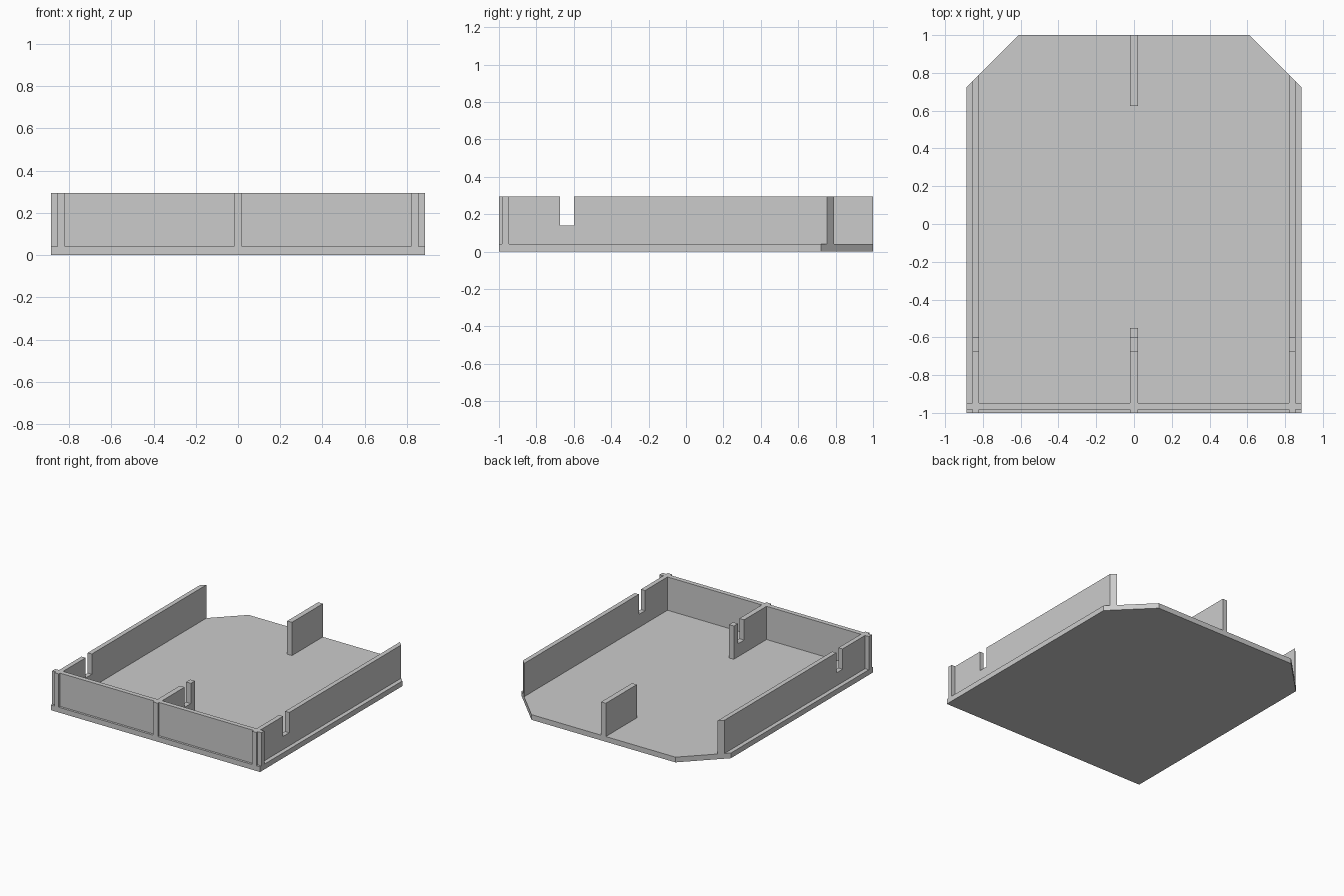
import bpy, bmesh
from mathutils import Vector

cube = bpy.data.objects.get("Cube")
if cube:
    bpy.data.objects.remove(cube)

grey = bpy.data.materials.new("plain grey")
grey.use_nodes = True
colour = (0.6, 0.6, 0.6, 1)
grey.diffuse_color = colour
grey.node_tree.nodes["Principled BSDF"].inputs["Base Color"].default_value = colour

HALF_W, FLOOR, TOP = 0.887, 0.04, 0.295
SLOT_FRONT, SLOT_BACK, SLOT_Z = -0.675, -0.6, 0.14
CORNER = 0.61                      # half width of the back edge
CHAMFER_Y = 1 + CORNER - HALF_W    # where the corner cut starts
WALL_IN, WALL_OUT, RIB = 0.82, 0.855, 0.02


def prism(name, profile, direction, chamfer=0):
    """Extrude a flat profile; chamfer (+1/-1) trims it at the back corner cut."""
    bm = bmesh.new()
    face = bm.faces.new([bm.verts.new(p) for p in profile])
    extruded = bmesh.ops.extrude_face_region(bm, geom=[face])["geom"]
    moved = [v for v in extruded if isinstance(v, bmesh.types.BMVert)]
    bmesh.ops.translate(bm, verts=moved, vec=direction)
    if chamfer:
        cut = bmesh.ops.bisect_plane(
            bm, geom=bm.verts[:] + bm.edges[:] + bm.faces[:],
            plane_co=Vector((0, 1 + CORNER, 0)),
            plane_no=Vector((chamfer, 1, 0)), clear_outer=True)["geom_cut"]
        edges = [e for e in cut if isinstance(e, bmesh.types.BMEdge)]
        bmesh.ops.holes_fill(bm, edges=edges, sides=0)
    bmesh.ops.recalc_face_normals(bm, faces=bm.faces[:])
    mesh = bpy.data.meshes.new(name)
    bm.to_mesh(mesh)
    bm.free()
    mesh.materials.append(grey)
    obj = bpy.data.objects.new(name, mesh)
    bpy.context.collection.objects.link(obj)
    return obj


def slotted_wall(name, x0, x1, y_end, chamfer=0):
    """Wall along y with a slot open at the top near the front."""
    outline = [(-1, FLOOR), (y_end, FLOOR), (y_end, TOP), (SLOT_BACK, TOP),
               (SLOT_BACK, SLOT_Z), (SLOT_FRONT, SLOT_Z),
               (SLOT_FRONT, TOP), (-1, TOP)]
    prism(name, [(x0, y, z) for y, z in outline], (x1 - x0, 0, 0), chamfer)


def block(name, x0, x1, y0, y1):
    """Upright block standing on the floor plate."""
    prism(name, [(x0, y0, FLOOR), (x1, y0, FLOOR), (x1, y1, FLOOR), (x0, y1, FLOOR)],
          (0, 0, TOP - FLOOR))


# Floor plate with two cut back corners
prism("floor_plate", [(-HALF_W, -1, 0), (HALF_W, -1, 0), (HALF_W, CHAMFER_Y, 0),
                      (CORNER, 1, 0), (-CORNER, 1, 0), (-HALF_W, CHAMFER_Y, 0)],
      (0, 0, FLOOR))

# Side walls, front panels and the short front wall ends
for side, label in ((1, "left"), (-1, "right")):
    slotted_wall(label + "_side_wall", side * WALL_IN, side * WALL_OUT, 1, side)
    block(label + "_front_panel", side * RIB, side * WALL_IN, -0.983, -0.947)
    block(label + "_front_wall_end", side * WALL_OUT, side * HALF_W, -0.983, -0.947)

# Centre dividers
slotted_wall("front_divider", -RIB, RIB, -0.55)
block("back_divider", -RIB, RIB, 0.625, 1)
